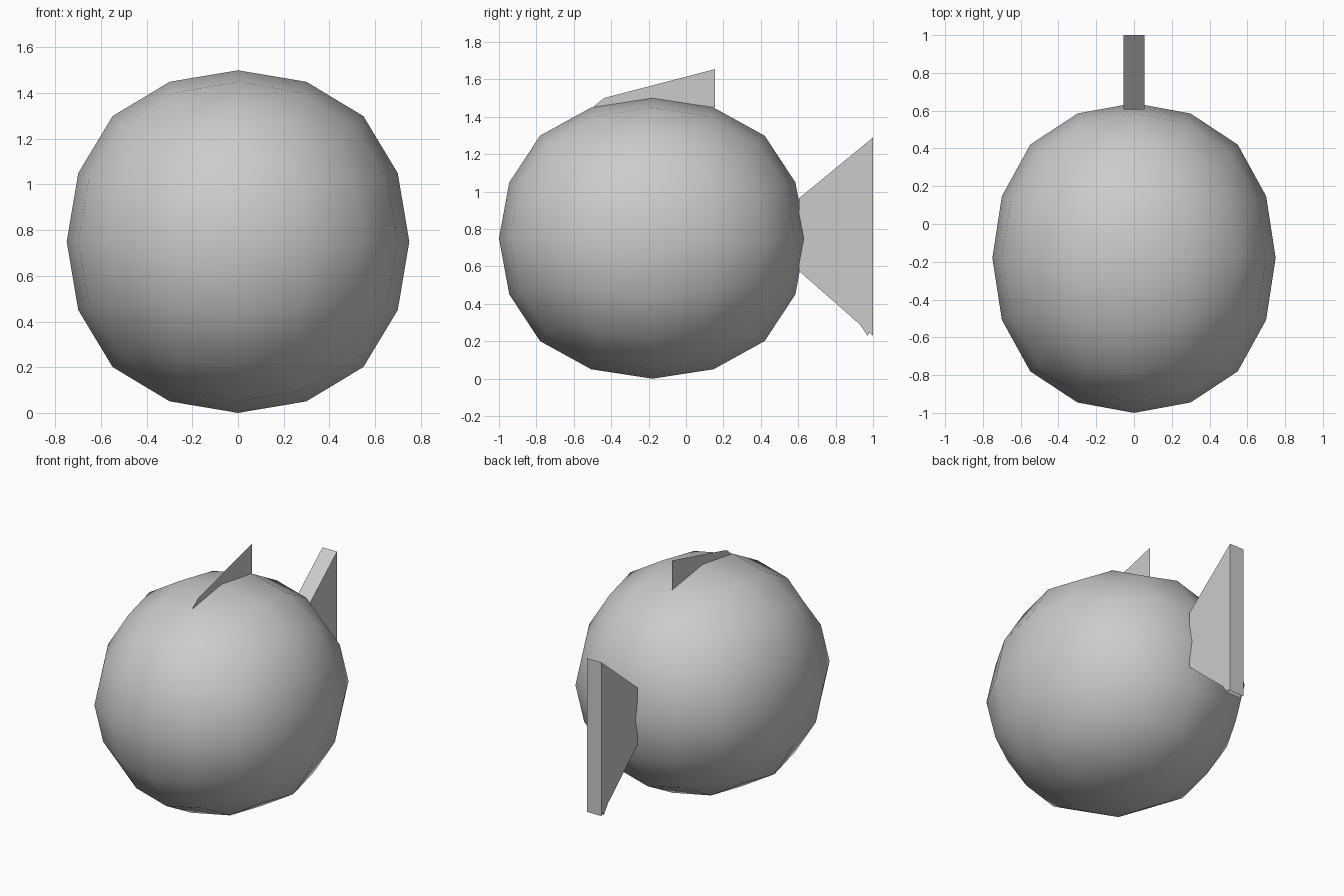
import bpy, bmesh

if "Cube" in bpy.data.objects:
    bpy.data.objects.remove(bpy.data.objects["Cube"])


def side_panel(name, outline, half_width):
    """Build a fin from a (y, z) outline; zero width gives a single flat sheet."""
    bm = bmesh.new()
    face = bm.faces.new([bm.verts.new((-half_width, y, z)) for y, z in outline])
    if half_width > 0:
        ext = bmesh.ops.extrude_face_region(bm, geom=[face], use_keep_orig=True)
        moved = [g for g in ext["geom"] if isinstance(g, bmesh.types.BMVert)]
        bmesh.ops.translate(bm, verts=moved, vec=(2 * half_width, 0, 0))
        bmesh.ops.recalc_face_normals(bm, faces=bm.faces)
    mesh = bpy.data.meshes.new(name)
    bm.to_mesh(mesh)
    bm.free()
    obj = bpy.data.objects.new(name, mesh)
    bpy.context.collection.objects.link(obj)
    return obj


# Body: cube rounded by two subdivision levels (rounding shrinks it to 0.8785)
shrink = 0.8785
bpy.ops.mesh.primitive_cube_add(size=2, location=(0, -0.18, 0.75))
body = bpy.context.object
body.name = "body"
body.scale = (0.75 / shrink, 0.82 / shrink, 0.75 / shrink)
sub = body.modifiers.new("round", 'SUBSURF')
sub.levels = sub.render_levels = 2
sub.use_limit_surface = False
bpy.ops.object.modifier_apply(modifier=sub.name)
bpy.ops.object.shade_smooth()

# Tail fin: thick flared plate with a small nick at the lower tip
side_panel("tail_fin", [(0.605, 0.965), (0.605, 0.575), (0.93, 0.29),
                        (0.972, 0.228), (0.976, 0.248), (1.0, 0.23),
                        (1.0, 1.29)], 0.055)

# Back fin: single thin sheet following the top of the body
side_panel("back_fin", [(-0.50, 1.45), (-0.44, 1.50), (0.155, 1.655),
                        (0.155, 1.45), (-0.18, 1.495)], 0)
